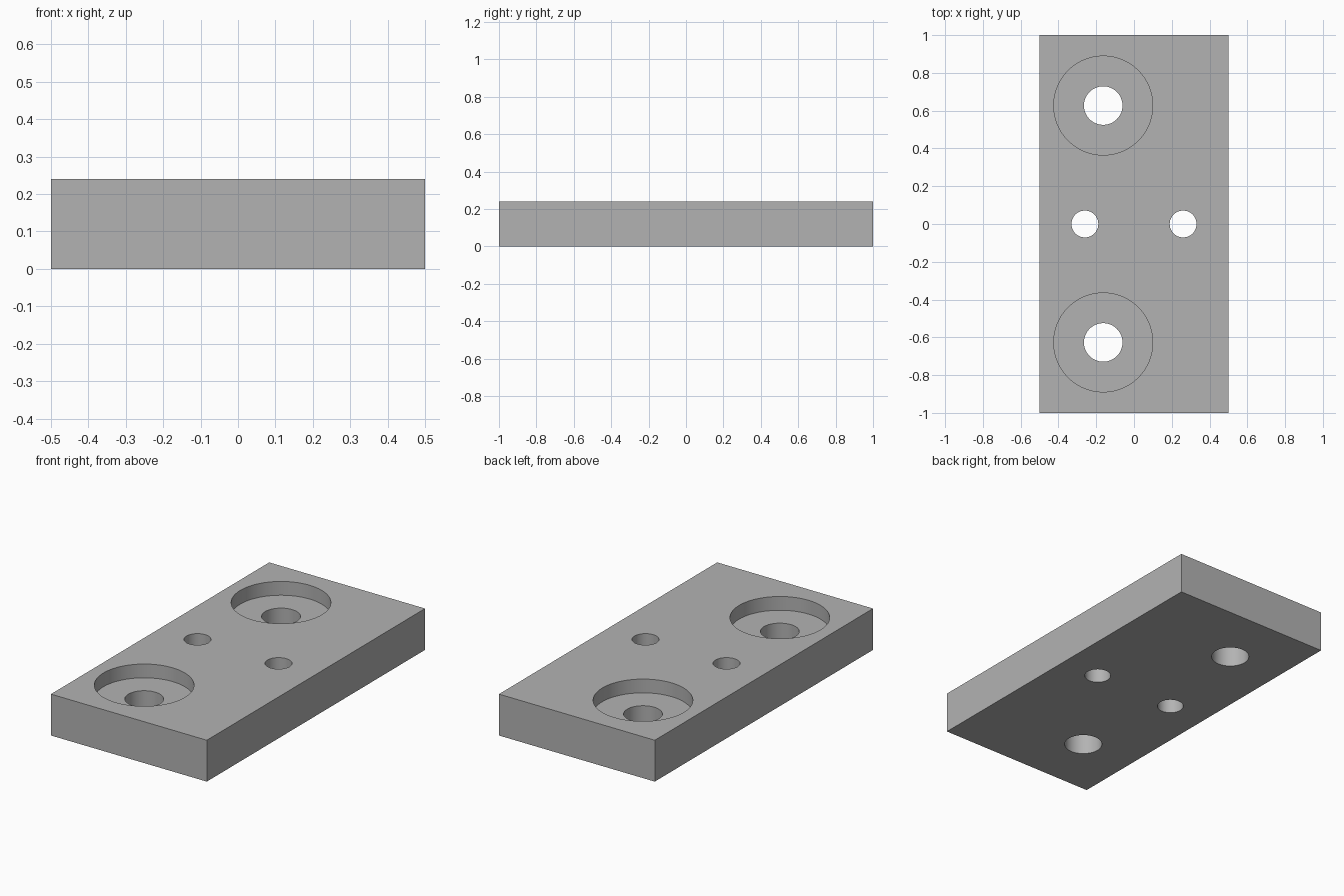
import bpy
import math

cube = bpy.data.objects.get("Cube")
if cube:
    bpy.data.objects.remove(cube, do_unlink=True)

HEIGHT = 0.24
BORE_DEPTH = 0.08

grey = bpy.data.materials.new("plain grey")
grey.use_nodes = True
colour = (0.45, 0.45, 0.45, 1)
grey.diffuse_color = colour
grey.node_tree.nodes["Principled BSDF"].inputs["Base Color"].default_value = colour

# Rectangular plate
bpy.ops.mesh.primitive_cube_add(size=1, location=(0, 0, HEIGHT / 2))
plate = bpy.context.object
plate.name = "mounting_plate"
plate.scale = (1, 2, HEIGHT)
bpy.ops.object.transform_apply(location=True, rotation=False, scale=True)
plate.data.materials.append(grey)


def drill(name, x, y, radius, bottom):
    """Cut a round hole from the top face down to the given height."""
    top = HEIGHT + 0.1
    bpy.ops.mesh.primitive_cylinder_add(
        vertices=96, radius=radius, depth=top - bottom,
        location=(x, y, (top + bottom) / 2))
    cutter = bpy.context.object
    cutter.name = name
    cutter.data.materials.append(grey)
    bpy.context.view_layer.objects.active = plate
    cut = plate.modifiers.new(name, 'BOOLEAN')
    cut.operation = 'DIFFERENCE'
    cut.solver = 'EXACT'
    cut.object = cutter
    bpy.ops.object.modifier_apply(modifier=cut.name)
    bpy.data.objects.remove(cutter, do_unlink=True)


for side in (-1, 1):
    # Counterbored bolt holes
    drill("counterbore", -0.163, side * 0.627, 0.262, HEIGHT - BORE_DEPTH)
    drill("bolt_hole", -0.163, side * 0.627, 0.102, -0.1)
    # Small pin holes
    drill("pin_hole", side * 0.26, 0, 0.071, -0.1)

# Smooth hole walls, sharp edges
bpy.ops.object.select_all(action='DESELECT')
plate.select_set(True)
bpy.context.view_layer.objects.active = plate
bpy.ops.object.shade_smooth_by_angle(angle=math.radians(30))
